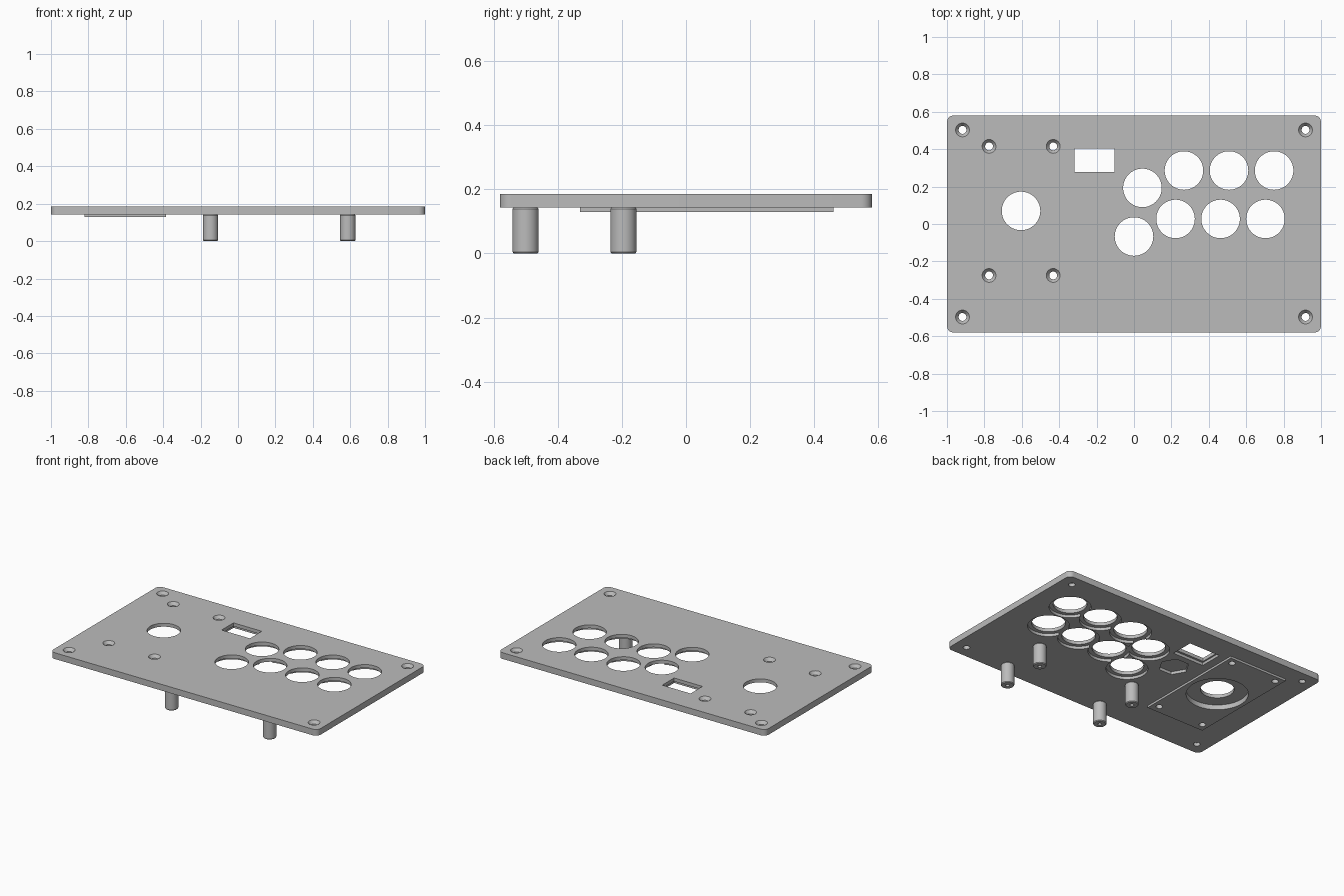
import bpy, bmesh, math
from mathutils import Matrix

if "Cube" in bpy.data.objects:
    bpy.data.objects.remove(bpy.data.objects["Cube"], do_unlink=True)

TOP, UNDER, PAD, FLOOR = 0.185, 0.143, 0.129, 0.162
grey = bpy.data.materials.new("plain grey")
grey.use_nodes = True
colour = (0.5, 0.5, 0.5, 1)
grey.diffuse_color = colour
grey.node_tree.nodes["Principled BSDF"].inputs["Base Color"].default_value = colour


def finish(bm, name):
    bmesh.ops.recalc_face_normals(bm, faces=bm.faces)
    mesh = bpy.data.meshes.new(name)
    bm.to_mesh(mesh)
    bm.free()
    obj = bpy.data.objects.new(name, mesh)
    bpy.context.collection.objects.link(obj)
    mesh.materials.append(grey)
    return obj


def box(name, x0, x1, y0, y1, z0, z1, radius=0):
    bm = bmesh.new()
    bmesh.ops.create_cube(bm, size=1)
    for v in bm.verts:
        v.co = (x1 if v.co.x > 0 else x0, y1 if v.co.y > 0 else y0, z1 if v.co.z > 0 else z0)
    if radius:
        upright = [e for e in bm.edges if abs(e.verts[0].co.z - e.verts[1].co.z) > 0.001]
        bmesh.ops.bevel(bm, geom=upright, offset=radius, segments=8, profile=0.5, affect='EDGES')
    return finish(bm, name)


def lathe(name, x, y, profile, sides=64):
    """Solid of revolution from (radius, z) points, capped at both ends."""
    bm = bmesh.new()
    rings = []
    for r, z in profile:
        rings.append([bm.verts.new((x + r * math.cos(a), y + r * math.sin(a), z))
                      for a in (2 * math.pi * i / sides for i in range(sides))])
    for low, high in zip(rings, rings[1:]):
        for i in range(sides):
            j = (i + 1) % sides
            bm.faces.new((low[i], low[j], high[j], high[i]))
    bm.faces.new(rings[0])
    bm.faces.new(rings[-1])
    return finish(bm, name)


def combine(target, tool, operation='DIFFERENCE'):
    mod = target.modifiers.new("combine", 'BOOLEAN')
    mod.operation, mod.solver, mod.object = operation, 'EXACT', tool
    bpy.context.view_layer.objects.active = target
    bpy.ops.object.modifier_apply(modifier=mod.name)
    bpy.data.objects.remove(tool, do_unlink=True)


def smooth(obj):
    bpy.ops.object.select_all(action='DESELECT')
    obj.select_set(True)
    bpy.context.view_layer.objects.active = obj
    bpy.ops.object.shade_smooth_by_angle(angle=math.radians(30))


# Panel with the raised stick mount on its underside
panel = box("panel", -1, 1, -0.58, 0.58, UNDER, TOP, 0.035)
combine(panel, box("stick_mount", -0.82, -0.385, -0.33, 0.46, PAD, 0.155), 'UNION')

# Button holes, each with a wider recess below
buttons = [(x, 0.286) for x in (0.267, 0.508, 0.749)]
buttons += [(x, 0.027) for x in (0.222, 0.463, 0.703)]
buttons += [(0.045, 0.193), (0, -0.067)]
for x, y in buttons:
    combine(panel, lathe("button_recess", x, y, [(0.128, 0.1), (0.128, FLOOR)]))
for x, y in buttons:
    combine(panel, lathe("button_hole", x, y, [(0.103, 0.1), (0.103, 0.3)]))

# Stick hole and round recess
combine(panel, lathe("stick_hole", -0.604, 0.07,
                     [(0.19, 0.1), (0.19, FLOOR), (0.103, FLOOR), (0.103, 0.3)]))

# Countersunk screw holes
screws = [(x, y) for x in (-0.917, 0.917) for y in (-0.497, 0.503)]
screws += [(x, y) for x in (-0.775, -0.432) for y in (-0.275, 0.415)]
for x, y in screws:
    combine(panel, lathe("screw_hole", x, y, [(0.021, 0.1), (0.021, TOP - 0.02),
                                              (0.037, TOP), (0.037, 0.3)], 32))

# Rectangular connector window and hexagonal pocket
combine(panel, box("window_recess", -0.327, -0.095, 0.262, 0.419, 0.1, FLOOR))
combine(panel, box("window_hole", -0.317, -0.105, 0.277, 0.404, 0.1, 0.3))
combine(panel, lathe("hex_pocket", -0.204, 0.136, [(0.095, 0.1), (0.095, FLOOR)], 6))
smooth(panel)

# Standoffs with a screw bore in the foot
for x in (-0.147, 0.587):
    for y in (-0.5, -0.195):
        post = lathe("standoff", x, y, [(0.012, 0.09), (0.012, 0), (0.037, 0), (0.041, 0.005),
                                        (0.041, UNDER - 0.005), (0.037, UNDER)], 32)
        smooth(post)
